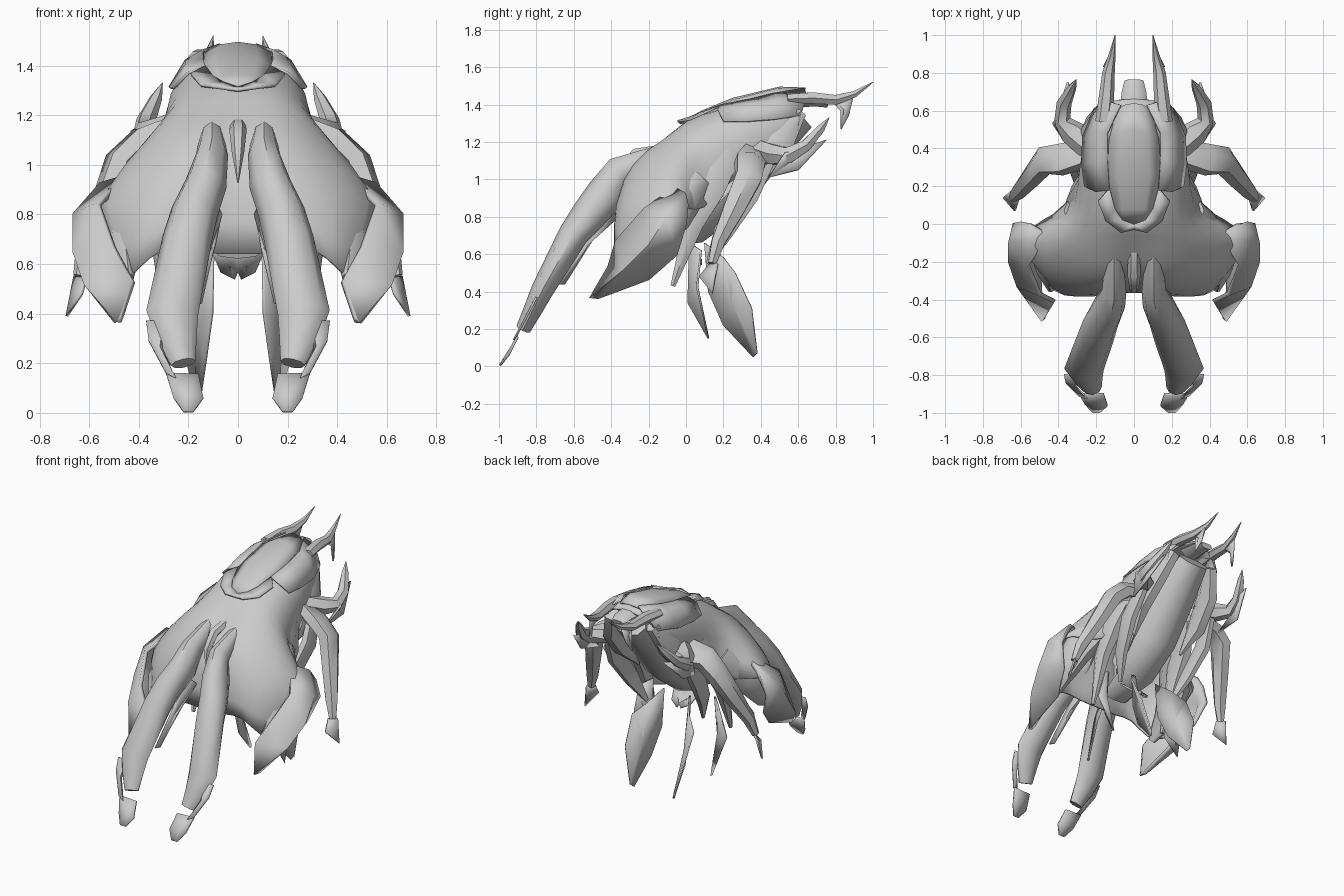
import bpy, bmesh
from mathutils import Vector
import math

grey = bpy.data.materials.new("shell grey")
grey.diffuse_color = (0.6, 0.6, 0.6, 1)


def finish(name, bm, mirror=True, thick=0.0, subdiv=0, angle=50):
    """Turn a bmesh into a named object with its modifiers."""
    bmesh.ops.recalc_face_normals(bm, faces=bm.faces)
    me = bpy.data.meshes.new(name)
    bm.to_mesh(me)
    bm.free()
    me.materials.append(grey)
    ob = bpy.data.objects.new(name, me)
    bpy.context.collection.objects.link(ob)
    bpy.ops.object.select_all(action='DESELECT')
    ob.select_set(True)
    bpy.context.view_layer.objects.active = ob
    bpy.ops.object.shade_smooth_by_angle(angle=math.radians(angle))
    if mirror:
        m = ob.modifiers.new("mirror", 'MIRROR')
        m.use_clip = True
    if subdiv:
        s = ob.modifiers.new("smooth", 'SUBSURF')
        s.levels = s.render_levels = subdiv
        s.boundary_smooth = 'PRESERVE_CORNERS'
    if thick:
        s = ob.modifiers.new("thickness", 'SOLIDIFY')
        s.thickness = thick
        s.offset = 0
    return ob


def sheet(name, rows, **kw):
    """Surface through rows of points."""
    bm = bmesh.new()
    vs = [[bm.verts.new(p) for p in r] for r in rows]
    for a, b in zip(vs, vs[1:]):
        for i in range(len(a) - 1):
            bm.faces.new((a[i], a[i + 1], b[i + 1], b[i]))
    return finish(name, bm, **kw)


def blade(name, pts, thick=0.012, mirror=True):
    """Thin plate fanned from its centre."""
    bm = bmesh.new()
    vs = [bm.verts.new(p) for p in pts]
    c = bm.verts.new(sum((Vector(p) for p in pts), Vector()) / len(pts))
    for i, v in enumerate(vs):
        bm.faces.new((v, vs[(i + 1) % len(vs)], c))
    return finish(name, bm, thick=thick, mirror=mirror, angle=20)


def limb(name, path, sides=8, mirror=True):
    """Tapering tube; each path entry is x, y, z, half width, half depth."""
    bm = bmesh.new()
    pts = [Vector(p[:3]) for p in path]
    rings = []
    for i, p in enumerate(path):
        t = (pts[min(i + 1, len(pts) - 1)] - pts[max(i - 1, 0)]).normalized()
        u = (Vector((1, 0, 0)) - t * t.x).normalized()
        w = t.cross(u)
        rings.append([bm.verts.new(pts[i] + u * p[3] * math.cos(k * math.tau / sides)
                                   + w * p[4] * math.sin(k * math.tau / sides))
                      for k in range(sides)])
    for a, b in zip(rings, rings[1:]):
        for k in range(sides):
            n = (k + 1) % sides
            bm.faces.new((a[k], a[n], b[n], b[k]))
    bm.faces.new(rings[0])
    bm.faces.new(rings[-1])
    return finish(name, bm, mirror=mirror)


# Hooded main shell, rear to front hem
sheet("main_shell", [
    [(0, .66, 1.45), (.10, .66, 1.44), (.18, .62, 1.38), (.22, .60, 1.29), (.18, .58, 1.20)],
    [(0, .50, 1.47), (.14, .48, 1.46), (.24, .46, 1.39), (.28, .42, 1.26), (.26, .40, 1.10)],
    [(0, .20, 1.39), (.15, .20, 1.38), (.25, .20, 1.32), (.30, .18, 1.18), (.28, .20, .97)],
    [(0, -.01, 1.32), (.14, 0, 1.31), (.24, 0, 1.25), (.33, .04, 1.12), (.35, .08, .82)],
    [(0, -.09, 1.20), (.14, -.12, 1.21), (.28, -.10, 1.18), (.44, -.02, 1.06), (.48, .02, .85)],
    [(0, -.22, 1.10), (.14, -.30, 1.13), (.32, -.28, 1.02), (.50, -.16, .96), (.58, -.05, .86)],
    [(0, -.34, .90), (.14, -.38, .90), (.31, -.39, .82), (.45, -.34, .81), (.56, -.18, .78)],
    [(0, -.35, .64), (.15, -.37, .64), (.31, -.38, .69), (.42, -.37, .55), (.49, -.24, .54)],
], subdiv=1, thick=.015, angle=60)

# Oval back plate with a low collar and overlapping side ridges
sheet("back_plate", [
    [(0, .64, 1.485), (.05, .63, 1.475), (.09, .60, 1.45)],
    [(0, .50, 1.49), (.07, .48, 1.48), (.13, .45, 1.45)],
    [(0, .25, 1.43), (.08, .25, 1.42), (.14, .25, 1.395)],
    [(0, .08, 1.36), (.06, .08, 1.355), (.10, .08, 1.34)],
    [(0, .00, 1.31), (.04, .00, 1.31), (.06, .01, 1.31)],
], thick=.012)
sheet("collar", [
    [(0, .0, 1.31), (.06, .02, 1.33), (.10, .08, 1.355), (.13, .19, 1.395)],
    [(0, -.03, 1.30), (.07, -.045, 1.31), (.15, .02, 1.32), (.19, .12, 1.365)],
], thick=.012)
sheet("side_ridge", [
    [(.13, .18, 1.395), (.20, .17, 1.37), (.26, .20, 1.31)],
    [(.14, .34, 1.425), (.21, .33, 1.40), (.275, .32, 1.31)],
    [(.14, .48, 1.46), (.21, .48, 1.42), (.27, .46, 1.32)],
    [(.07, .63, 1.485), (.14, .65, 1.44), (.21, .61, 1.34)],
], thick=.012)
limb("tail_stub", [(0, .58, 1.42, .08, .04), (0, .70, 1.42, .065, .035),
                   (0, .76, 1.40, .05, .02)], 6, mirror=False)
limb("nose_spike", [(0, -.12, 1.17, .03, .02), (0, -.27, 1.14, .035, .03),
                    (0, -.34, 1.05, .025, .03), (0, -.355, .93, .003, .003)], 6, mirror=False)

# Front arms with hooked feet
limb("front_arm", [(.105, -.12, 1.15, .04, .04), (.105, -.355, 1.04, .065, .085),
                   (.13, -.43, .92, .085, .105), (.175, -.52, .81, .095, .095),
                   (.205, -.605, .70, .10, .08), (.265, -.77, .405, .105, .06),
                   (.245, -.82, .30, .08, .05), (.22, -.87, .20, .05, .04)])
blade("foot_link", [(.30, -.80, .37), (.37, -.80, .37), (.36, -.84, .29), (.29, -.91, .16),
                    (.25, -.92, .14), (.31, -.86, .26)])
blade("foot_claw", [(.16, -.90, .155), (.29, -.90, .16), (.26, -.95, .06), (.22, -.995, .005),
                    (.18, -.995, .005), (.14, -.96, .06)])
blade("inner_strand", [(.07, -.36, .80), (.10, -.42, .86), (.12, -.55, .68), (.17, -.68, .44),
                       (.15, -.65, .44), (.09, -.50, .68)])

# Flared side pads
sheet("side_pad", [
    [(.45, -.06, .95), (.55, 0, .92), (.59, .01, .86)],
    [(.56, -.22, .84), (.655, -.10, .80), (.63, 0, .76)],
    [(.50, -.37, .67), (.655, -.20, .65), (.57, -.05, .60)],
    [(.42, -.41, .53), (.61, -.33, .52), (.50, -.20, .47)],
    [(.47, -.49, .38), (.48, -.51, .365), (.49, -.47, .37)],
], thick=.025)
limb("pad_root", [(.30, .05, 1.0, .08, .10), (.42, -.08, .82, .10, .12),
                  (.46, -.22, .66, .07, .10), (.44, -.34, .54, .02, .03)])

# Side limbs ending in claws
limb("side_limb", [(.23, .38, 1.13, .05, .10), (.39, .34, 1.09, .065, .09),
                   (.475, .335, 1.01, .065, .08), (.54, .255, .84, .055, .065),
                   (.61, .17, .66, .045, .04), (.64, .14, .55, .025, .025)], 6)
blade("side_claw", [(.61, .13, .55), (.66, .17, .55), (.69, .14, .39), (.63, .07, .48)])

# Curved horns
limb("side_horn", [(.22, .38, 1.16, .06, .06), (.32, .48, 1.13, .07, .06),
                   (.38, .55, 1.13, .045, .05), (.37, .64, 1.18, .04, .035),
                   (.33, .72, 1.27, .025, .025), (.305, .765, 1.33, .002, .002)], 6)
blade("side_horn_barb", [(.37, .44, 1.01), (.40, .60, 1.05), (.35, .75, 1.21), (.36, .62, 1.17),
                         (.43, .53, 1.14)])
limb("rear_horn", [(.16, .54, 1.43, .045, .03), (.145, .68, 1.435, .04, .035),
                   (.135, .80, 1.425, .033, .03), (.115, .90, 1.455, .018, .02),
                   (.10, 1.0, 1.52, .002, .002)], 6)
blade("rear_horn_barb", [(.12, .78, 1.42), (.12, .90, 1.46), (.14, .87, 1.34), (.16, .83, 1.27),
                         (.16, .83, 1.37)])

# Underside body and hanging lobes
limb("belly", [(0, .62, 1.34, .12, .08), (0, .42, 1.17, .16, .12), (0, .22, .92, .16, .13),
               (0, .04, .74, .14, .09), (0, -.20, .65, .10, .03)], 8, mirror=False)
blade("belly_tip", [(0, -.05, .66), (.10, -.02, .64), (.07, .06, .57), (.015, .08, .54),
                    (0, .08, .57)])
limb("upper_lobe", [(.16, .60, 1.36, .05, .05), (.22, .50, 1.20, .06, .09),
                    (.24, .36, 1.02, .06, .07), (.20, .24, .86, .01, .01)], 6)
limb("flank_lobe", [(.25, .22, 1.15, .05, .09), (.30, .12, .95, .06, .10),
                    (.31, .04, .76, .05, .06), (.30, -.07, .43, .012, .015)], 6)
limb("flank_slat", [(.29, .45, 1.14, .03, .05), (.32, .33, .92, .04, .07),
                    (.28, .20, .72, .03, .06), (.22, .12, .55, .01, .015)], 6)
blade("rear_leg", [(.10, .10, .66), (.16, .20, .58), (.24, .26, .50), (.23, .35, .31),
                   (.17, .38, .07), (.155, .36, .05), (.13, .20, .22), (.105, .12, .40)])
blade("middle_leg", [(.24, .02, .66), (.31, .08, .62), (.36, .06, .42), (.28, .12, .15),
                     (.26, .01, .34)])
